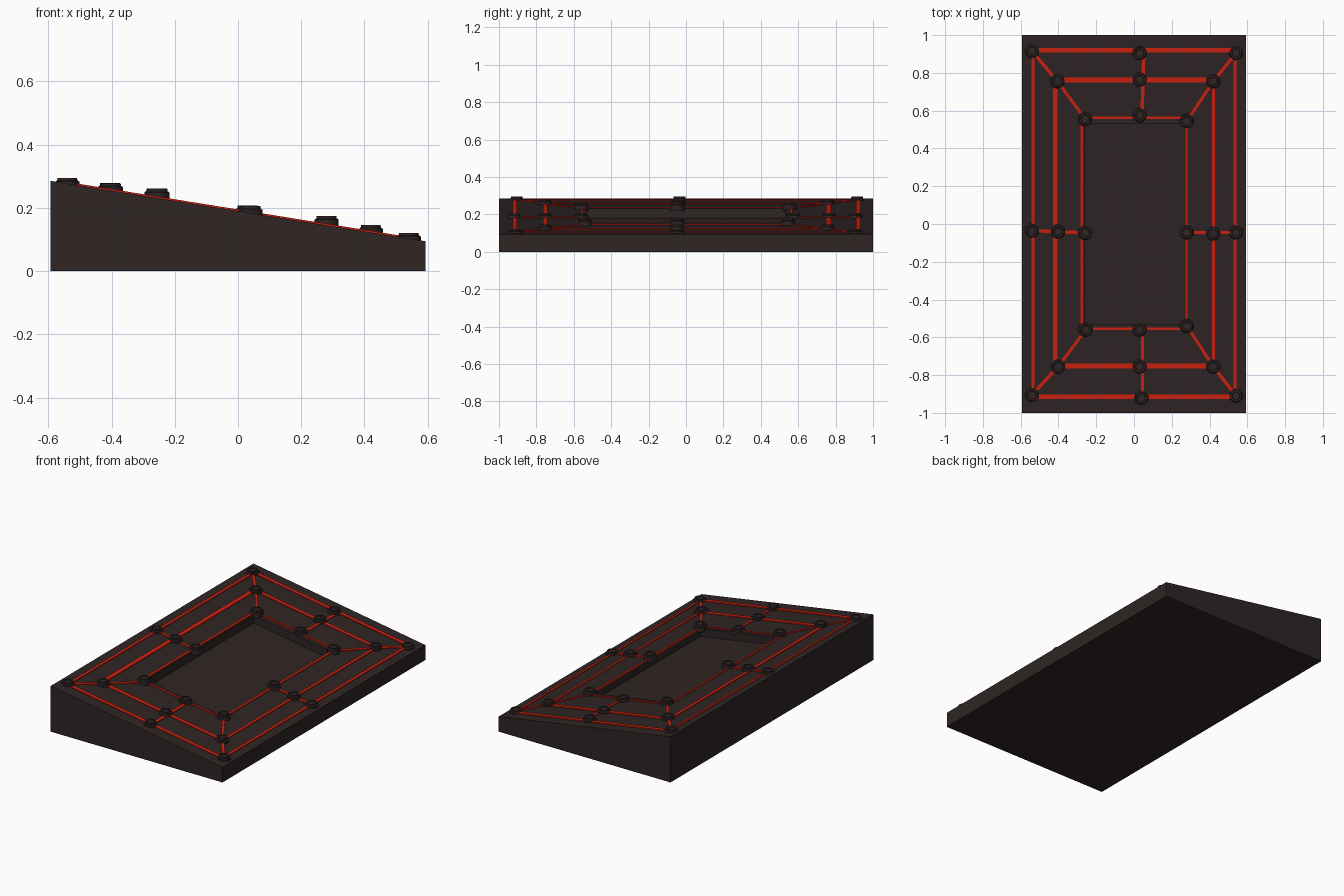
import bpy, bmesh, math
from mathutils import Vector

if "Cube" in bpy.data.objects:
    bpy.data.objects.remove(bpy.data.objects["Cube"])


def material(name, rgb):
    m = bpy.data.materials.new(name)
    m.diffuse_color = (*rgb, 1)
    m.use_nodes = True
    m.node_tree.nodes["Principled BSDF"].inputs["Base Color"].default_value = m.diffuse_color
    return m


DARK = material("dark brown", (0.029, 0.018, 0.018))
RED = material("red", (0.62, 0.015, 0.005))


def top(x):
    """Height of the sloping top face."""
    return 0.19 - 0.161 * x


def finish(name, bm, mat):
    bmesh.ops.recalc_face_normals(bm, faces=bm.faces)
    me = bpy.data.meshes.new(name)
    bm.to_mesh(me)
    bm.free()
    me.materials.append(mat)
    ob = bpy.data.objects.new(name, me)
    bpy.context.collection.objects.link(ob)
    return ob


# Wedge-shaped board with a rectangular pocket in its top
bm = bmesh.new()


def ring(x0, x1, y, height):
    return [bm.verts.new((px, py, height(px)))
            for px, py in ((x0, -y), (x1, -y), (x1, y), (x0, y))]


rings = [ring(-0.593, 0.593, 1.0, lambda x: 0),
         ring(-0.593, 0.593, 1.0, top),
         ring(-0.262, 0.272, 0.53, top),
         ring(-0.262, 0.272, 0.53, lambda x: top(x) - 0.05)]
for a, b in zip(rings, rings[1:]):
    for i in range(4):
        j = (i + 1) % 4
        bm.faces.new((a[i], a[j], b[j], b[i]))
bm.faces.new(rings[0])
bm.faces.new(rings[-1])
finish("board", bm, DARK)

# Peg positions: eight per loop, clockwise from the far left corner
outer = [(-.54, .915), (.03, .905), (.54, .905), (.54, -.045),
         (.54, -.91), (.04, -.92), (-.54, -.905), (-.54, -.035)]
middle = [(-.405, .755), (.03, .765), (.42, .755), (.42, -.05),
          (.42, -.755), (.03, -.755), (-.402, -.755), (-.402, -.04)]
inner = [(-.258, .555), (.03, .575), (.28, .545), (.28, -.045),
         (.28, -.54), (.03, -.56), (-.255, -.56), (-.258, -.047)]

# Red lines: thin strips lying on the slope
lines = bmesh.new()


def strip(p, q, width):
    p, q = Vector(p), Vector(q)
    d = (q - p).normalized()
    n = Vector((-d.y, d.x)) * width / 2
    corners = [p - n, q - n, q + n, p + n]
    lo = [lines.verts.new((c.x, c.y, top(c.x) - 0.002)) for c in corners]
    hi = [lines.verts.new((c.x, c.y, top(c.x) + 0.005)) for c in corners]
    lines.faces.new(lo)
    lines.faces.new(hi)
    for i in range(4):
        j = (i + 1) % 4
        lines.faces.new((lo[i], lo[j], hi[j], hi[i]))


def loop(x0, x1, y0, y1, w_left, w_right, w_ends):
    strip((x0, y0), (x0, y1), w_left)
    strip((x1, y0), (x1, y1), w_right)
    strip((x0, y0), (x1, y0), w_ends)
    strip((x0, y1), (x1, y1), w_ends)


loop(-.535, .535, -.915, .92, .016, .016, .024)
loop(-.418, .422, -.752, .762, .024, .016, .025)
loop(-.276, .277, -.555, .562, .014, .014, .013)

# Connecting lines at corners and side middles
for i in (0, 2, 4, 6):
    strip(outer[i], middle[i], 0.018)
    strip(middle[i], inner[i], 0.016)
for i in (3, 7):
    strip(outer[i], inner[i], 0.018)
strip((.052, .91), (.042, .56), 0.018)
strip((.045, -.92), (.045, -.56), 0.018)
finish("red_lines", lines, RED)

# Round stepped pegs standing upright on every line crossing
pegs = bmesh.new()
SIDES = 24


def peg(x, y, height):
    z = top(x) + height
    profile = [(.038, top(x) - .012), (.038, z - .012), (.032, z - .008),
               (.031, z), (.022, z), (.020, z - .004)]
    rows = [[pegs.verts.new((x + r * math.cos(2 * math.pi * k / SIDES),
                             y + r * math.sin(2 * math.pi * k / SIDES), h))
             for k in range(SIDES)] for r, h in profile]
    for a, b in zip(rows, rows[1:]):
        for k in range(SIDES):
            j = (k + 1) % SIDES
            pegs.faces.new((a[k], a[j], b[j], b[k]))
    pegs.faces.new(rows[0])
    pegs.faces.new(rows[-1])


for points, height in ((outer, .018), (middle, .023), (inner, .030)):
    for x, y in points:
        peg(x, y, .022 if abs(x) < .1 else height)
ob = finish("pegs", pegs, DARK)
bpy.context.view_layer.objects.active = ob
ob.select_set(True)
bpy.ops.object.shade_smooth_by_angle(angle=math.radians(30))
